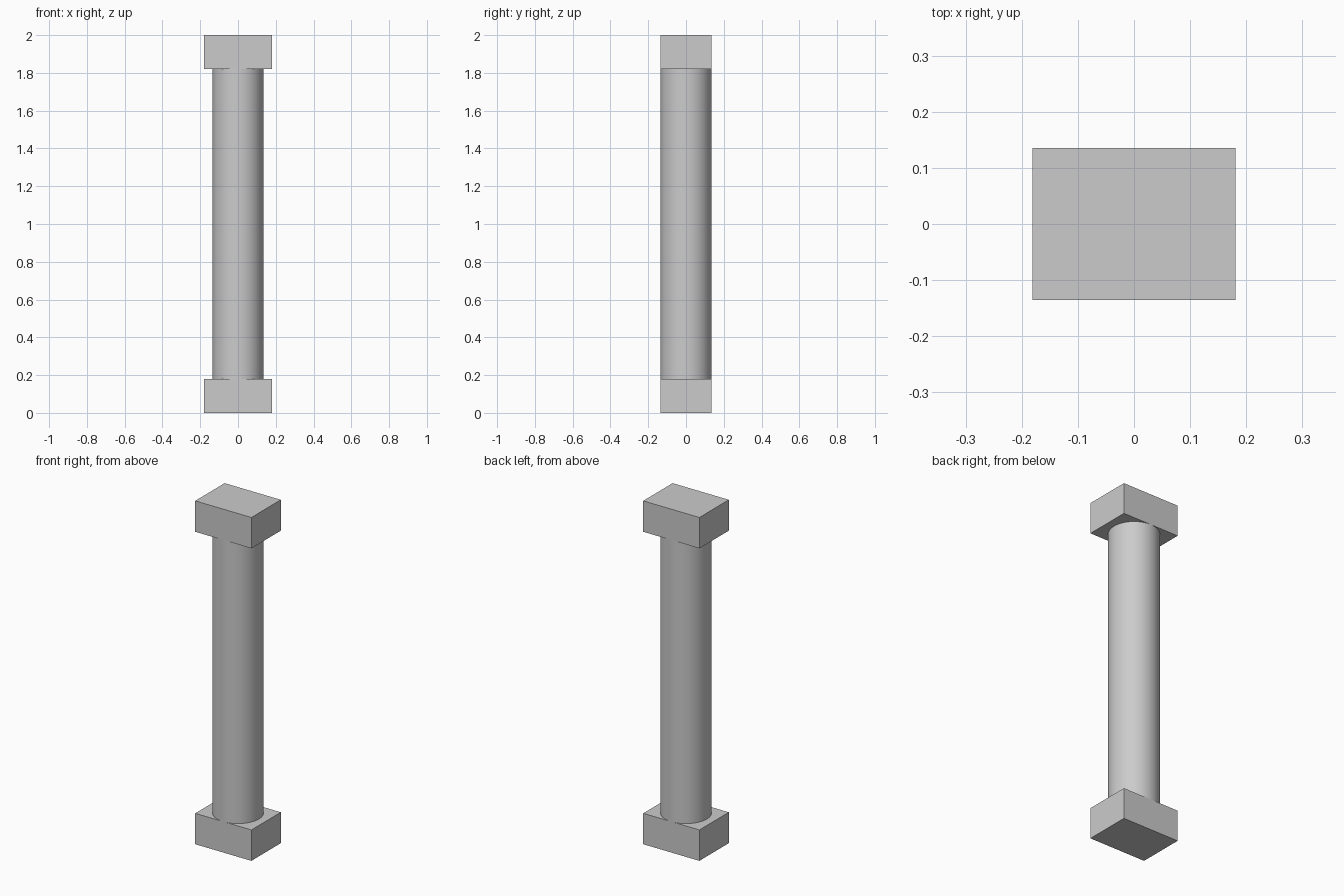
import bpy

cube = bpy.data.objects.get("Cube")
if cube:
    bpy.data.objects.remove(cube, do_unlink=True)

HEIGHT = 2.0
BLOCK = (0.362, 0.27, 0.18)
RADIUS = BLOCK[1] / 2

# Plain grey stone
stone = bpy.data.materials.new("grey_stone")
stone.use_nodes = True
colour = (0.6, 0.6, 0.6, 1.0)
stone.diffuse_color = colour
stone.node_tree.nodes["Principled BSDF"].inputs["Base Color"].default_value = colour


def finish(name):
    obj = bpy.context.object
    obj.name = name
    obj.data.materials.append(stone)
    return obj


# Rectangular blocks at the foot and the head
for name, z in (("base_block", BLOCK[2] / 2), ("top_block", HEIGHT - BLOCK[2] / 2)):
    bpy.ops.mesh.primitive_cube_add(size=1, location=(0, 0, z))
    block = finish(name)
    block.scale = BLOCK
    bpy.ops.object.transform_apply(location=False, rotation=False, scale=True)

# Round shaft between the blocks
bpy.ops.mesh.primitive_cylinder_add(
    vertices=64, radius=RADIUS, depth=HEIGHT - 2 * BLOCK[2], location=(0, 0, HEIGHT / 2))
finish("column_shaft")
bpy.ops.object.shade_smooth_by_angle()
